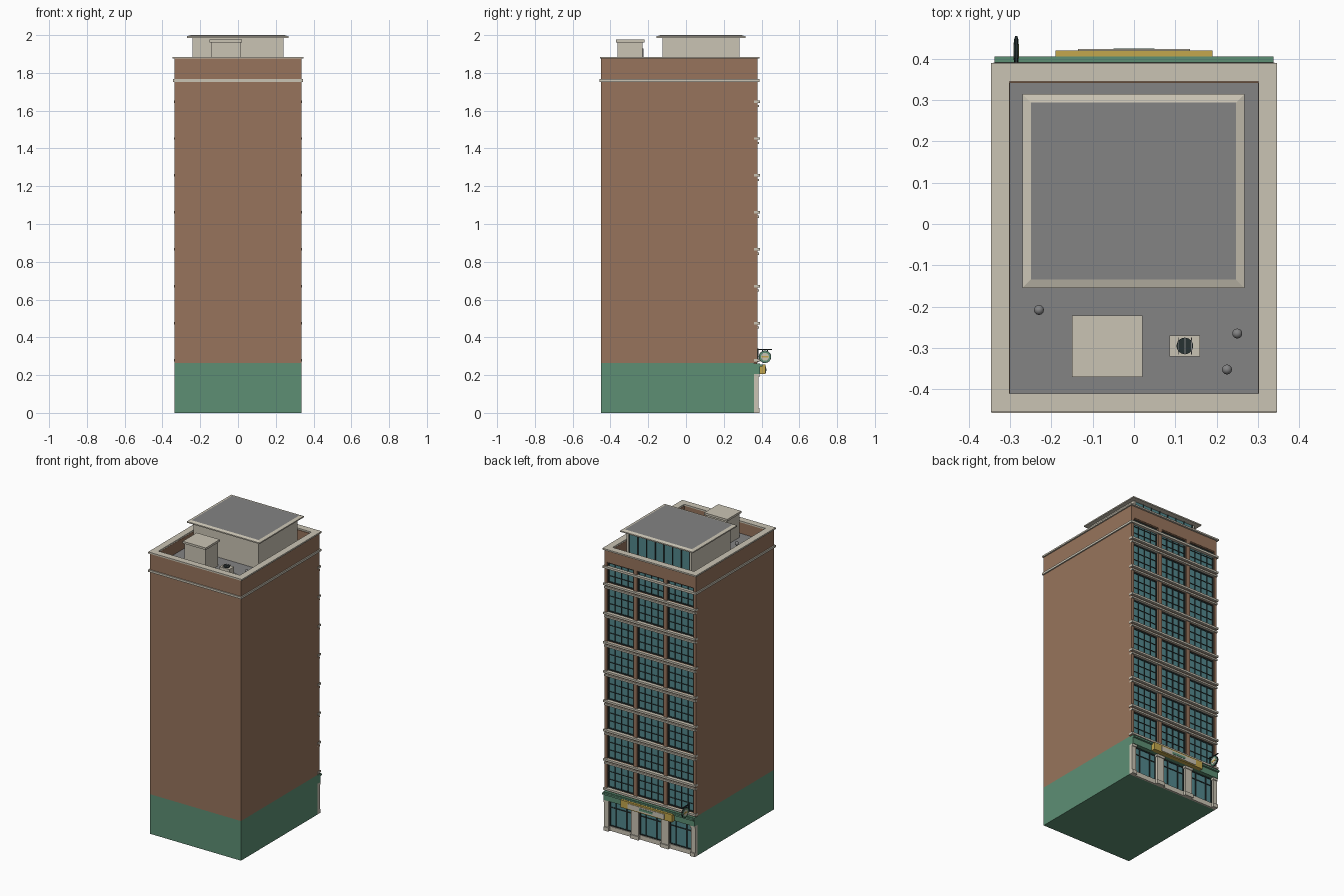
import bpy, bmesh, math
from mathutils import Matrix, Vector

if "Cube" in bpy.data.objects:
    bpy.data.objects.remove(bpy.data.objects["Cube"], do_unlink=True)


def material(name, r, g, b):
    m = bpy.data.materials.new(name)
    m.use_nodes = True
    m.diffuse_color = (r, g, b, 1)
    bsdf = m.node_tree.nodes["Principled BSDF"]
    bsdf.inputs["Base Color"].default_value = (r, g, b, 1)
    bsdf.inputs["Roughness"].default_value = 0.8
    return m


BRICK = material("brick", 0.31, 0.175, 0.107)
GREEN = material("green paint", 0.11, 0.275, 0.175)
CREAM = material("cream stone", 0.59, 0.55, 0.456)
GREY = material("grey roofing", 0.227, 0.227, 0.23)
GLASS = material("teal glass", 0.085, 0.245, 0.265)
DARK = material("dark metal", 0.02, 0.032, 0.032)
GOLD = material("gold", 0.55, 0.39, 0.075)


def finish(name, bm, *mats):
    bmesh.ops.recalc_face_normals(bm, faces=bm.faces)
    mesh = bpy.data.meshes.new(name)
    bm.to_mesh(mesh)
    bm.free()
    for m in mats:
        mesh.materials.append(m)
    ob = bpy.data.objects.new(name, mesh)
    bpy.context.collection.objects.link(ob)
    return ob


def add_box(bm, x0, x1, y0, y1, z0, z1):
    centre = Vector((x0 + x1, y0 + y1, z0 + z1)) / 2
    size = Matrix.Diagonal((x1 - x0, y1 - y0, z1 - z0, 1))
    bmesh.ops.create_cube(bm, size=1, matrix=Matrix.Translation(centre) @ size)


def boxes(name, mat, *items):
    bm = bmesh.new()
    for b in items:
        add_box(bm, *b)
    return finish(name, bm, mat)


def ring(name, mat, x, y0, y1, wall, z0, z1):
    """Rectangular frame lying flat, of the given wall width."""
    return boxes(name, mat,
                 (-x, x, y0, y0 + wall, z0, z1), (-x, x, y1 - wall, y1, z0, z1),
                 (-x, -x + wall, y0 + wall, y1 - wall, z0, z1),
                 (x - wall, x, y0 + wall, y1 - wall, z0, z1))


def cylinder(name, mat, centre, radius, depth, axis="Z", sides=24):
    bm = bmesh.new()
    turn = Matrix.Rotation(math.pi / 2, 4, "Y") if axis == "X" else Matrix()
    bmesh.ops.create_cone(bm, cap_ends=True, segments=sides, radius1=radius,
                          radius2=radius, depth=depth,
                          matrix=Matrix.Translation(centre) @ turn)
    return finish(name, bm, mat)


# Main dimensions
W, FRONT, BACK, WALL = 0.337, -0.45, 0.378, 0.36
BASE, DECK, TOP = 0.265, 1.80, 1.875
FLOOR, FIRST, FLOORS = 0.1957, 0.27, 8
BAYS = [-0.222, 0, 0.222]
HALF = 0.097

# Body, roof deck and parapet
boxes("base_storey", GREEN, (-W, W, FRONT, WALL, 0, BASE))
boxes("brick_body", BRICK, (-W, W, FRONT, WALL, BASE, DECK - 0.005))
boxes("roof_deck", GREY, (-W + 0.03, W - 0.03, FRONT + 0.03, WALL - 0.01, DECK - 0.005, DECK))
ring("parapet", BRICK, W, FRONT, BACK, 0.037, DECK - 0.005, TOP)
ring("parapet_coping", CREAM, 0.346, -0.455, 0.39, 0.045, TOP, 1.885)
ring("cornice", CREAM, 0.345, -0.457, 0.388, 0.02, 1.753, 1.767)

# Brick piers of the decorated wall
edges = [-W] + [v for c in BAYS for v in (c - HALF, c + HALF)] + [W]
piers = list(zip(edges[::2], edges[1::2]))
boxes("brick_piers", BRICK, *[(a, b, WALL, BACK, BASE, DECK) for a, b in piers])

# Spandrels, sills and lintels of each floor
spandrels, sills, lintels, panes, bars = [], [], [], [], []
for i in range(FLOORS):
    z = FIRST + FLOOR * i
    low = z + 0.015
    high = min(z + FLOOR - 0.02, 1.79)
    sills.append((-W - 0.003, W + 0.003, WALL, 0.391, low - 0.013, low))
    if i:
        lintels.append((-W, W, WALL, 0.386, z - 0.02, z - 0.009))
    for c in BAYS:
        spandrels.append((c - HALF, c + HALF, WALL, BACK - 0.003, z - 0.02, low))
        panes.append((c - HALF, c + HALF, WALL - 0.002, WALL + 0.003, low, high))
        # Window frame and glazing bars
        for k in range(5):
            t = 0.004 if k in (0, 4) else 0.002
            x = c - HALF + t + (2 * HALF - 2 * t) * k / 4
            bars.append((x - t, x + t, WALL, WALL + 0.008, low, high))
        for k in range(4):
            t = 0.004 if k in (0, 3) else 0.002
            h = low + t + (high - low - 2 * t) * k / 3
            bars.append((c - HALF, c + HALF, WALL, WALL + 0.007, h - t, h + t))
spandrels.append((-W, W, WALL, BACK - 0.003, 1.79, DECK))
boxes("brick_spandrels", BRICK, *spandrels)
boxes("window_sills", CREAM, *sills)
boxes("window_lintels", CREAM, *lintels)
boxes("window_glass", GLASS, *panes)
boxes("window_bars", DARK, *bars)

# Shopfront: stone piers with plinths and caps, glazing and stall risers
stone, shop_glass, shop_bars, risers = [], [], [], []
for a, b in piers:
    a, b = max(a - 0.012, -W), min(b + 0.012, W)
    stone += [(a, b, WALL, 0.383, 0, 0.205),
              (max(a - 0.005, -W), min(b + 0.005, W), WALL, 0.39, 0, 0.025),
              (max(a - 0.005, -W), min(b + 0.005, W), WALL, 0.388, 0.19, 0.205)]
for c in BAYS:
    l, r = c - 0.085, c + 0.085
    shop_glass.append((l, r, WALL - 0.002, WALL + 0.003, 0.03, 0.205))
    risers.append((l, r, WALL, 0.372, 0, 0.03))
    shop_bars += [(x - 0.003, x + 0.003, WALL, 0.368, 0.03, 0.205)
                  for x in (l + 0.003, c - 0.04, c + 0.04, r - 0.003)]
    shop_bars += [(l, r, WALL, 0.367, z - 0.003, z + 0.003) for z in (0.033, 0.155, 0.2)]
boxes("shop_piers", CREAM, *stone)
boxes("shop_glass", GLASS, *shop_glass)
boxes("shop_risers", CREAM, *risers)
boxes("shop_bars", DARK, *shop_bars)

# Fascia and sign board
boxes("shop_fascia", GREEN, (-W, W, WALL, 0.392, 0.205, 0.262),
      (-W, W, WALL, 0.405, 0.246, 0.257))
boxes("sign_board", GOLD, (-0.19, 0.19, 0.39, 0.42, 0.205, 0.255))
boxes("sign_panel", CREAM, (-0.135, 0.135, 0.419, 0.423, 0.212, 0.245))
boxes("sign_motif", GREEN, (-0.05, 0.05, 0.422, 0.425, 0.221, 0.236))

# Round hanging sign on a bracket
SX, SY, SZ = -0.285, 0.418, 0.297
boxes("hanging_sign_bracket", DARK,
      (SX - 0.003, SX + 0.003, BACK, 0.455, 0.333, 0.338),
      (SX - 0.004, SX + 0.004, BACK, 0.384, 0.27, 0.342),
      (SX - 0.002, SX + 0.002, SY - 0.015, SY - 0.011, 0.32, 0.335),
      (SX - 0.002, SX + 0.002, SY + 0.011, SY + 0.015, 0.32, 0.335))
for part, mat, radius, depth in (("rim", DARK, 0.033, 0.008), ("ring", GREEN, 0.03, 0.010),
                                 ("face", CREAM, 0.021, 0.012)):
    cylinder("hanging_sign_" + part, mat, (SX, SY, SZ), radius, depth, "X")
boxes("hanging_sign_bar", GOLD, (SX - 0.007, SX + 0.007, SY - 0.018, SY + 0.018, SZ - 0.005, SZ + 0.005))

# Penthouse with a glazed back wall
boxes("penthouse_walls", CREAM, (-0.24, 0.24, -0.125, 0.268, DECK, 1.988),
      (-0.24, -0.228, 0.268, 0.284, DECK, 1.988), (0.228, 0.24, 0.268, 0.284, DECK, 1.988))
boxes("penthouse_glass", GLASS, (-0.228, 0.228, 0.268, 0.278, DECK, 1.988))
boxes("penthouse_mullions", DARK,
      *[(x - 0.003, x + 0.003, 0.27, 0.283, DECK, 1.988)
        for x in [-0.225 + 0.45 * k / 7 for k in range(8)]],
      (-0.228, 0.228, 0.27, 0.282, DECK, DECK + 0.01))

# Penthouse roof: sloped stone rim around a grey panel
bm = bmesh.new()
add_box(bm, -0.27, 0.267, -0.155, 0.314, 1.986, 1.994)
bm.normal_update()
lid = max(bm.faces, key=lambda f: f.calc_center_median().z)
bmesh.ops.inset_region(bm, faces=[lid], thickness=0.029, depth=0.006)
lid.material_index = 1
finish("penthouse_roof", bm, CREAM, GREY)

# Stair hut with lid and door
boxes("stair_hut", CREAM, (-0.142, 0.012, -0.362, -0.229, DECK, 1.962),
      (-0.15, 0.02, -0.37, -0.221, 1.962, 1.976))
boxes("stair_hut_door", GREY, (-0.1, -0.03, -0.231, -0.225, DECK, 1.93))

# Air conditioner with fan
boxes("air_conditioner", CREAM, (0.086, 0.16, -0.32, -0.27, DECK + 0.008, 1.85))
boxes("air_conditioner_feet", DARK, (0.095, 0.105, -0.315, -0.275, DECK, DECK + 0.008),
      (0.141, 0.151, -0.315, -0.275, DECK, DECK + 0.008))
cylinder("air_conditioner_fan", DARK, (0.123, -0.295, 1.853), 0.02, 0.008)
boxes("fan_guard", GREY, *[(x - 0.001, x + 0.001, -0.316, -0.274, 1.856, 1.859)
                           for x in (0.107, 0.123, 0.139)])

# Roof vents: pipe with a round cap
for i, (x, y) in enumerate([(-0.23, -0.208), (0.25, -0.265), (0.225, -0.352)]):
    cylinder("vent_pipe_%d" % (i + 1), GREY, (x, y, DECK + 0.02), 0.006, 0.04, sides=12)
    bm = bmesh.new()
    bmesh.ops.create_uvsphere(bm, u_segments=16, v_segments=10, radius=0.012,
                              matrix=Matrix.Translation((x, y, DECK + 0.042)))
    for f in bm.faces:
        f.smooth = True
    finish("vent_cap_%d" % (i + 1), bm, GREY)
